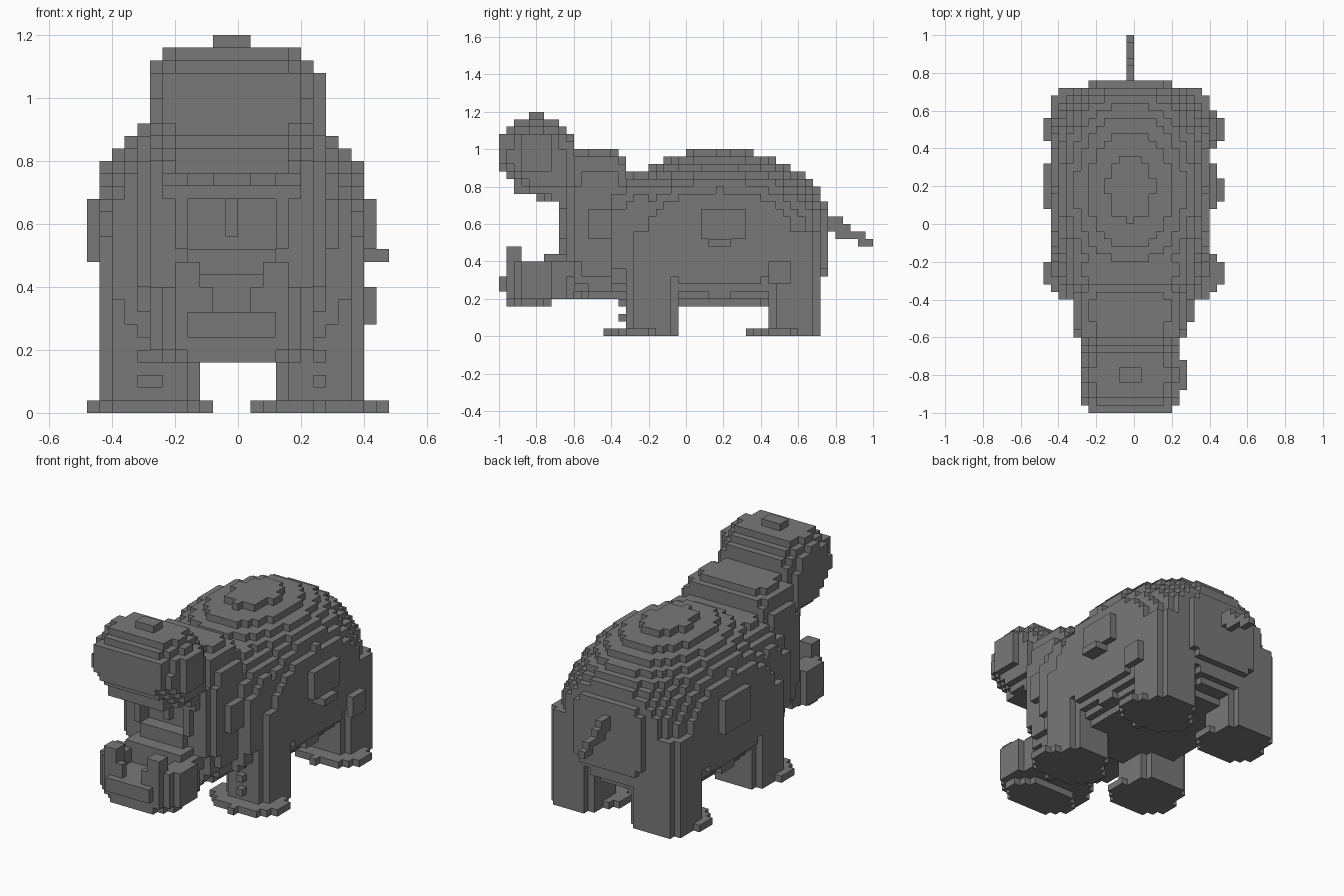
import bpy, bmesh

CELL = 0.04          # edge length of one block
MID = -0.02          # plane of symmetry of the animal
taken = {}           # block index -> part name

if "Cube" in bpy.data.objects:
    bpy.data.objects.remove(bpy.data.objects["Cube"], do_unlink=True)

grey = bpy.data.materials.new("dark_grey")
grey.use_nodes = True
grey.diffuse_color = (0.19, 0.19, 0.19, 1)
grey.node_tree.nodes["Principled BSDF"].inputs["Base Color"].default_value = (0.19, 0.19, 0.19, 1)


def blob(centre, radii, power=2.0):
    """Rounded solid: low power is an ellipsoid, high power nears a box."""
    def inside(*p):
        return sum((abs(a - c) / r) ** power for a, c, r in zip(p, centre, radii)) < 1
    return inside


def box(x, y, z):
    def inside(*p):
        return all(lo < a < hi for a, (lo, hi) in zip(p, (x, y, z)))
    return inside


def column(cx, cy, rx, ry, z, power):
    def inside(x, y, h):
        return (abs(x - cx) / rx) ** power + (abs(y - cy) / ry) ** power < 1 and z[0] < h < z[1]
    return inside


def fill(name, *solids, cut=()):
    """Claim every free block that lies in a solid and in no cut."""
    for i in range(-12, 12):
        for j in range(-25, 25):
            for k in range(30):
                p = [(n + 0.5) * CELL for n in (i, j, k)]
                if (i, j, k) not in taken and any(s(*p) for s in solids) \
                        and not any(c(*p) for c in cut):
                    taken[i, j, k] = name


# Barrel-shaped body, flattened at the flanks and rump
def barrel(x, y, z):
    if abs(x - MID) > 0.42 or not -0.32 < y < 0.72 or z < 0.16:
        return False
    plan = (abs(x - MID) / 0.485) ** 2.2 + (abs(y - 0.185) / 0.66) ** 2.2
    height = (z - 0.5) / (0.496 if z > 0.5 else 0.42)
    return plan ** (2 / 2.2) + height ** 2 < 1


# Upper head: broad and blunt across, round from the side, chin set back
def skull(x, y, z):
    cy = -0.8 + 0.5 * max(0, 0.94 - z)
    return (abs(x - MID) / 0.275) ** 4 + (abs(y - cy) / 0.22) ** 2.3 + (abs(z - 0.95) / 0.22) ** 2.3 < 1


fill("body", barrel)
fill("rump_panel", blob((MID, 0.74, 0.52), (0.23, 0.035, 0.21), 4))
fill("shoulders", blob((MID, -0.24, 0.54), (0.39, 0.18, 0.35), 3))
fill("collar", blob((MID, -0.36, 0.52), (0.39, 0.06, 0.34), 2.6))

# Flank and thigh bulges
fill("right_flank_bulge", box((-0.48, -0.4), (0.08, 0.32), (0.48, 0.68)))
fill("left_flank_bulge", box((0.4, 0.44), (0.08, 0.32), (0.52, 0.68)),
     box((0.4, 0.48), (0.12, 0.24), (0.48, 0.52)))
fill("left_thigh_bulge", box((0.4, 0.44), (0.44, 0.56), (0.28, 0.4)))

# Legs with wider flat feet
for side, cx, rx, foot_rx in (("right", -0.28, 0.165, 0.2), ("left", 0.26, 0.15, 0.225)):
    for end, cy in (("front", -0.18), ("hind", 0.58)):
        fill(f"{side}_{end}_leg", column(cx, cy, rx, 0.145, (0, 0.56), 2.4))
        fill(f"{side}_{end}_foot", column(cx, cy - 0.08, foot_rx, 0.16, (0, 0.04), 2))
    fill(f"{side}_shin", box((cx - 0.04, cx + 0.04), (-0.36, -0.28), (0.08, 0.12)),
         box((cx - 0.04, cx + 0.04), (-0.36, -0.28), (0.16, 0.2)))

# Upright neck with an open throat
fill("neck", blob((MID, -0.46, 0.6), (0.32, 0.21, 0.42), 3),
     box((-0.28, 0.24), (-0.6, -0.36), (0.8, 0.96)),
     box((-0.2, 0.16), (-0.6, -0.36), (0.96, 1.0)),
     box((-0.24, 0.2), (-0.36, -0.32), (0.8, 0.96)),
     cut=[box((-0.16, 0.12), (-0.72, -0.6), (0.52, 0.72)),
          box((-1, 1), (-0.32, 0), (0.88, 1.2)),
          box((-1, 1), (-0.36, 0), (0.96, 1.2))])
fill("tongue", box((-0.04, 0), (-0.64, -0.6), (0.56, 0.72)))
fill("left_cheek", box((0.28, 0.32), (-0.52, -0.4), (0.52, 0.68)))

# Raised upper head
fill("upper_head", skull,
     box((-0.24, 0.2), (-1, -0.7), (0.92, 1.08)),
     box((-0.24, 0.2), (-0.72, -0.6), (0.72, 1.0)),
     box((-0.24, 0.2), (-0.68, -0.6), (0.68, 0.72)),
     box((-0.2, 0.16), (-0.92, -0.72), (0.76, 0.84)))
fill("crown", box((-0.08, 0.04), (-0.84, -0.76), (1.16, 1.2)))
fill("left_ear", box((0.24, 0.28), (-0.88, -0.72), (0.88, 1.08)))

# Lower jaw: hollow tray with a raised rim and two tusks
fill("lower_jaw", column(MID, -0.79, 0.25, 0.18, (0.2, 0.4), 3),
     column(MID, -0.84, 0.21, 0.13, (0.16, 0.2), 2.4),
     box((-0.2, 0.16), (-0.76, -0.6), (0.2, 0.44)),
     box((-0.16, 0.12), (-0.66, -0.6), (0.4, 0.48)),
     box((-0.16, 0.12), (-1, -0.92), (0.24, 0.32)),
     cut=[box((-0.16, 0.12), (-0.92, -0.76), (0.32, 0.5)),
          box((-0.08, 0.04), (-1, -0.9), (0.32, 0.5))])
fill("right_tusk", box((-0.2, -0.12), (-0.96, -0.88), (0.3, 0.48)))
fill("left_tusk", box((0.08, 0.16), (-0.96, -0.88), (0.3, 0.48)))

# Thin tail drooping behind
fill("tail", *(box((-0.04, 0), y, z) for y, z in (
    ((0.72, 0.84), (0.56, 0.64)), ((0.8, 0.88), (0.52, 0.6)),
    ((0.88, 0.96), (0.52, 0.56)), ((0.92, 1.0), (0.48, 0.52)))))

# Turn each part into a shell holding only its exposed block faces
shells = {}
for cell, name in taken.items():
    bm, verts = shells.setdefault(name, (bmesh.new(), {}))
    for axis in range(3):
        for step in (0, 1):
            nb = list(cell)
            nb[axis] += 2 * step - 1
            if tuple(nb) in taken:
                continue
            u, v = (axis + 1) % 3, (axis + 2) % 3
            ring = []
            for du, dv in ((0, 0), (1, 0), (1, 1), (0, 1)):
                c = list(cell)
                c[axis] += step
                c[u] += du
                c[v] += dv
                c = tuple(c)
                if c not in verts:
                    verts[c] = bm.verts.new([n * CELL for n in c])
                ring.append(verts[c])
            bm.faces.new(ring if step else ring[::-1])

for name, (bm, _) in shells.items():
    mesh = bpy.data.meshes.new(name)
    bm.to_mesh(mesh)
    bm.free()
    mesh.materials.append(grey)
    bpy.context.collection.objects.link(bpy.data.objects.new(name, mesh))
